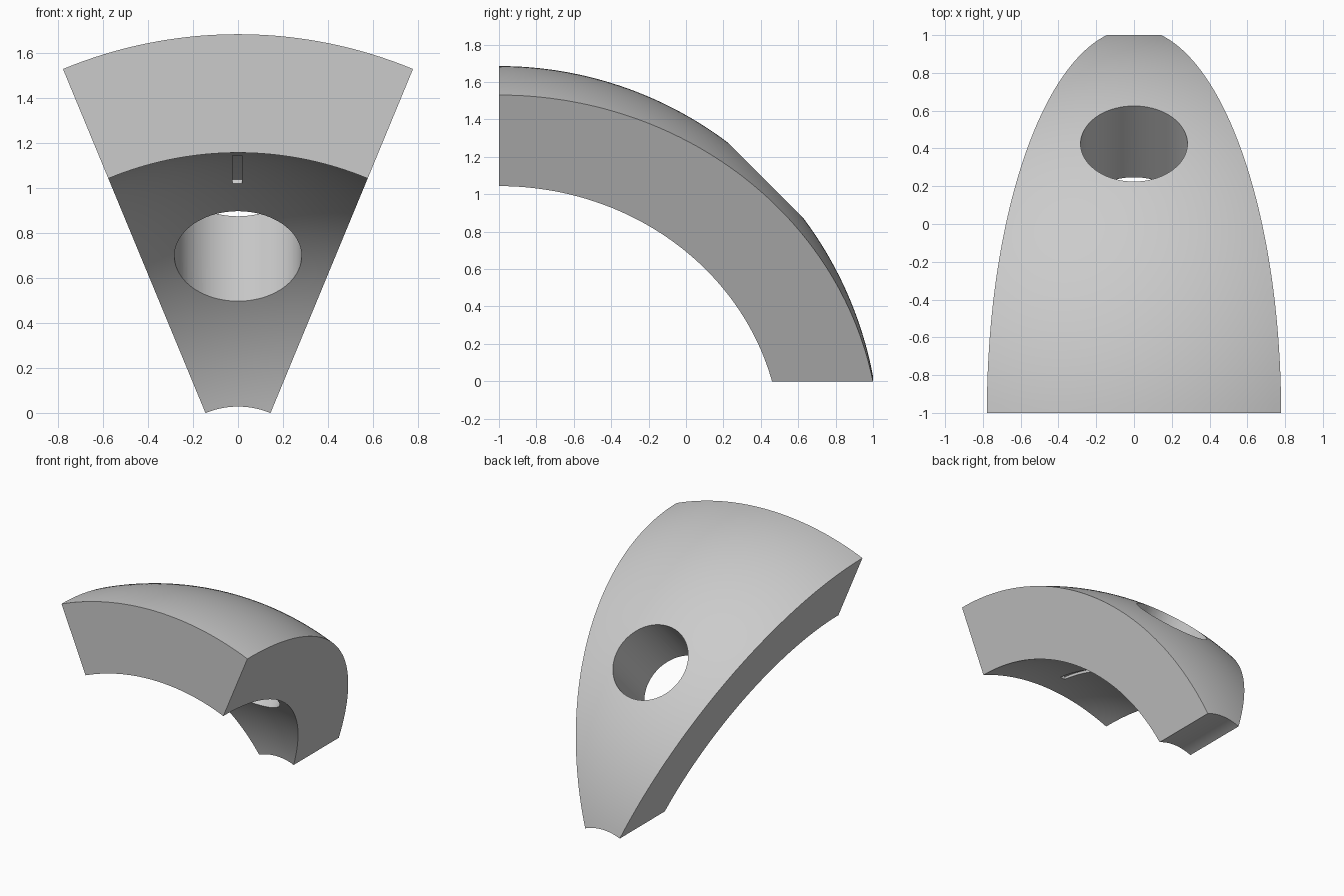
import bpy
import bmesh
import math
from mathutils import Vector, Matrix

if "Cube" in bpy.data.objects:
    bpy.data.objects.remove(bpy.data.objects["Cube"])

# Shared dimensions: a spherical shell cut into a wedge around the y axis
CENTRE = Vector((0, -1, -0.35))
OUTER, INNER, END = 2.035, 1.508, 0.378
HALF_ANGLE = math.radians(22.5)
HOLE_RADIUS = 0.283

grey = bpy.data.materials.new("light_grey")
grey.use_nodes = True
grey.diffuse_color = (0.6, 0.6, 0.6, 1)
grey.node_tree.nodes["Principled BSDF"].inputs["Base Color"].default_value = (0.6, 0.6, 0.6, 1)


def arc(radius, start, stop, steps):
    """Points (along y, away from axis) on a circle; zero angle points up."""
    angles = [start + (stop - start) * i / steps for i in range(steps + 1)]
    return [(radius * math.sin(a), radius * math.cos(a)) for a in angles]


def loft(name, rings):
    """Closed solid through equal rings of points, capped at both ends."""
    bm = bmesh.new()
    loops = [[bm.verts.new(p) for p in ring] for ring in rings]
    n = len(loops[0])
    for a, b in zip(loops, loops[1:]):
        for i in range(n):
            j = (i + 1) % n
            bm.faces.new((a[i], a[j], b[j], b[i]))
    bm.faces.new(loops[0])
    bm.faces.new(loops[-1])
    bmesh.ops.recalc_face_normals(bm, faces=bm.faces)
    mesh = bpy.data.meshes.new(name)
    bm.to_mesh(mesh)
    bm.free()
    mesh.materials.append(grey)
    obj = bpy.data.objects.new(name, mesh)
    bpy.context.collection.objects.link(obj)
    return obj


def cut(target, cutter):
    mod = target.modifiers.new("cut", "BOOLEAN")
    mod.operation = "DIFFERENCE"
    mod.solver = "EXACT"
    mod.object = cutter
    bpy.context.view_layer.objects.active = target
    bpy.ops.object.modifier_apply(modifier=mod.name)
    bpy.data.objects.remove(cutter)


# Shell wedge: the section swept around the y axis
section = arc(OUTER, 0, math.acos(END / OUTER), 64)
section += arc(INNER, math.acos(END / INNER), 0, 64)
SWEEP = 40
rings = []
for k in range(SWEEP + 1):
    t = HALF_ANGLE * (2 * k / SWEEP - 1)
    rings.append([CENTRE + Vector((r * math.sin(t), y, r * math.cos(t))) for y, r in section])
shell = loft("shell_wedge", rings)

# Round hole through the shell, pointing away from the sphere centre
tilt = Matrix.Rotation(math.radians(-45), 3, "X")
circle = arc(HOLE_RADIUS, 0, 2 * math.pi, 96)[:-1]
hole = loft("hole_cutter", [[CENTRE + tilt @ Vector((x, y, d)) for x, y in circle]
                            for d in (1.2, 2.3)])
cut(shell, hole)

# Shallow groove following the inner surface
groove_path = arc(INNER + 0.02, 0.13, 0.43, 16) + arc(INNER - 0.05, 0.43, 0.13, 16)
groove = loft("groove_cutter", [[CENTRE + Vector((x, y, z)) for y, z in groove_path]
                                for x in (-0.025, 0.018)])
cut(shell, groove)

# Smooth curved surfaces, crisp edges
bpy.ops.object.select_all(action="DESELECT")
shell.select_set(True)
bpy.context.view_layer.objects.active = shell
bpy.ops.object.shade_smooth_by_angle(angle=math.radians(25))
